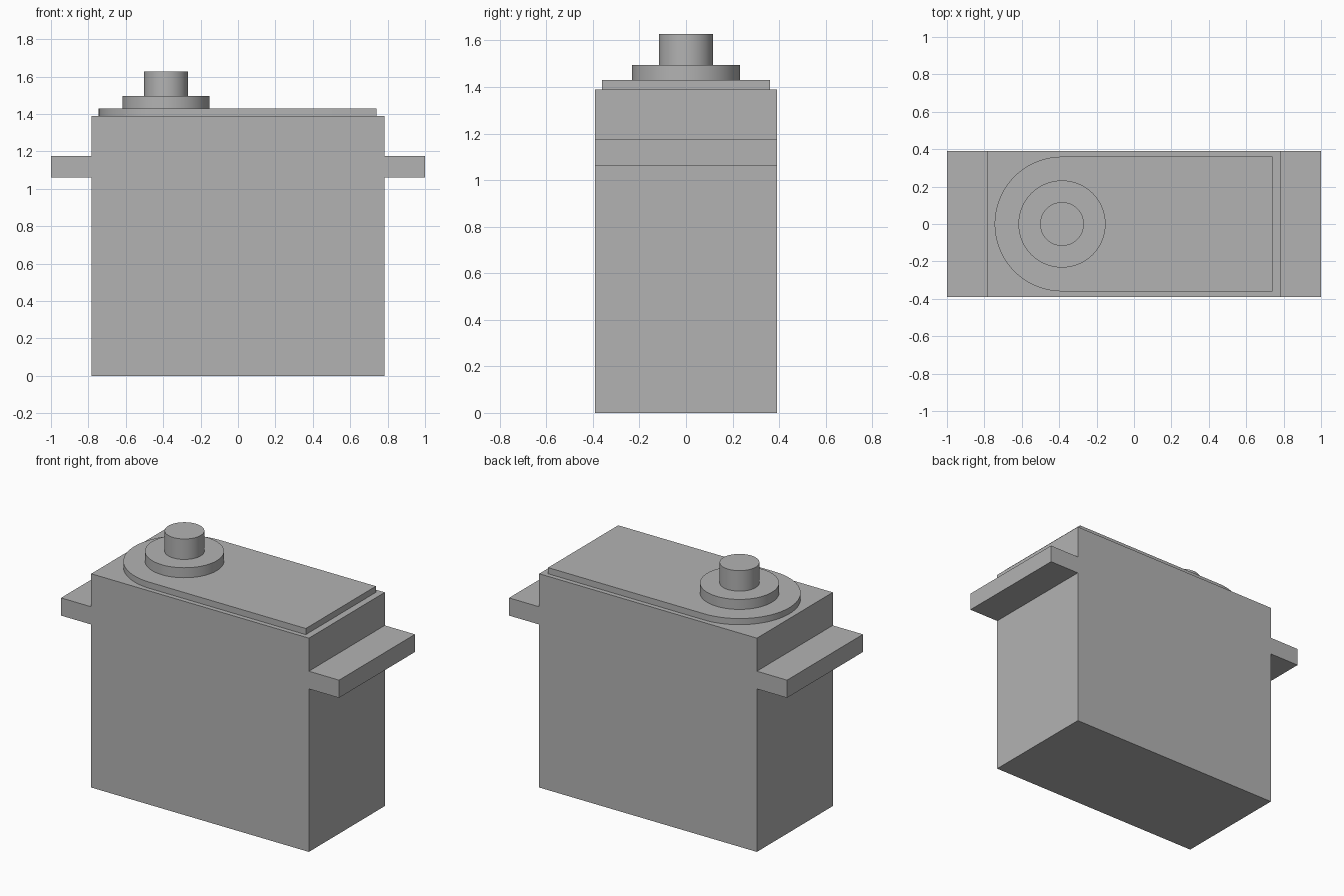
import bpy, bmesh, math

cube = bpy.data.objects.get("Cube")
if cube:
    bpy.data.objects.remove(cube, do_unlink=True)

grey = bpy.data.materials.new("plain grey")
grey.use_nodes = True
colour = (0.45, 0.45, 0.45, 1)
grey.diffuse_color = colour
grey.node_tree.nodes["Principled BSDF"].inputs["Base Color"].default_value = colour


def extrude_outline(name, points, offset):
    """Fill a closed outline and sweep it along offset."""
    bm = bmesh.new()
    face = bm.faces.new([bm.verts.new(p) for p in points])
    swept = bmesh.ops.extrude_face_region(bm, geom=[face], use_keep_orig=True)
    moved = [g for g in swept["geom"] if isinstance(g, bmesh.types.BMVert)]
    bmesh.ops.translate(bm, verts=moved, vec=offset)
    bmesh.ops.recalc_face_normals(bm, faces=bm.faces)
    mesh = bpy.data.meshes.new(name)
    bm.to_mesh(mesh)
    bm.free()
    mesh.materials.append(grey)
    obj = bpy.data.objects.new(name, mesh)
    bpy.context.collection.objects.link(obj)
    bpy.ops.object.select_all(action="DESELECT")
    obj.select_set(True)
    bpy.context.view_layer.objects.active = obj
    bpy.ops.object.shade_smooth_by_angle(angle=math.radians(30))
    return obj


def arc(radius, z, start, end, count):
    """Points on an arc about the output shaft axis."""
    angles = [math.radians(start + (end - start) * i / count) for i in range(count + 1)]
    return [(SHAFT_X + radius * math.cos(a), radius * math.sin(a), z) for a in angles]


SHAFT_X = -0.385
HALF_DEPTH = 0.39
BODY_TOP, LID_TOP, COLLAR_TOP, SHAFT_TOP = 1.39, 1.43, 1.495, 1.628

# Case with a mounting ear on each side, as one continuous profile
half = [(0.783, 0), (0.783, 1.06), (1, 1.06), (1, 1.175), (0.783, 1.175), (0.783, BODY_TOP)]
profile = half + [(-x, z) for x, z in reversed(half)]
extrude_outline("case_with_mounting_ears",
                [(x, -HALF_DEPTH, z) for x, z in profile], (0, 2 * HALF_DEPTH, 0))

# Lid plate, rounded around the shaft
lid = arc(0.36, BODY_TOP, 90, 270, 48) + [(0.74, -0.36, BODY_TOP), (0.74, 0.36, BODY_TOP)]
extrude_outline("lid_plate", lid, (0, 0, LID_TOP - BODY_TOP))

# Collar and output shaft
for name, radius, low, high in (("shaft_collar", 0.233, LID_TOP, COLLAR_TOP),
                                ("output_shaft", 0.117, COLLAR_TOP, SHAFT_TOP)):
    extrude_outline(name, arc(radius, low, 0, 360, 64)[:-1], (0, 0, high - low))
